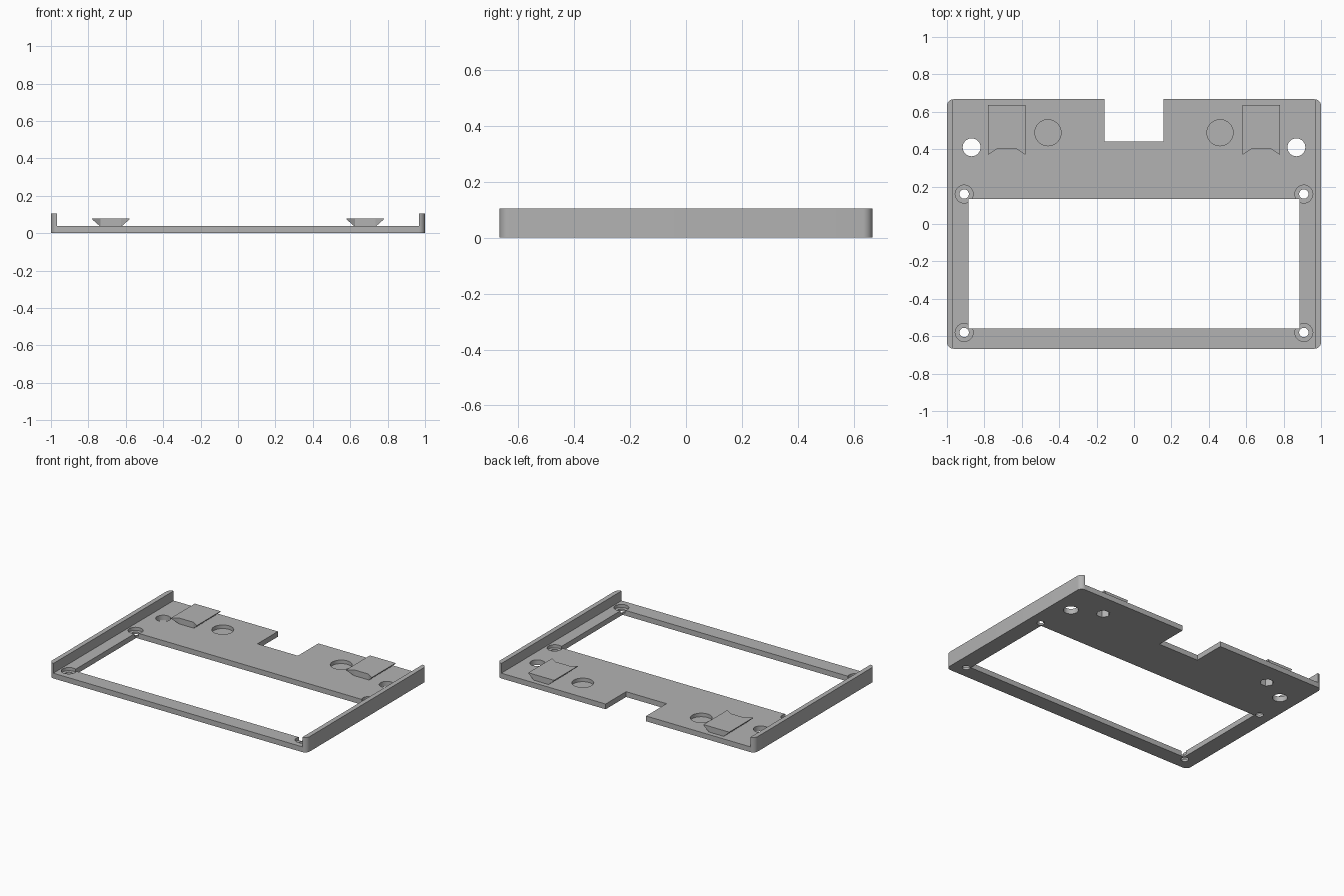
import bpy, bmesh, math

if "Cube" in bpy.data.objects:
    bpy.data.objects.remove(bpy.data.objects["Cube"])

grey = bpy.data.materials.new("plain grey")
grey.diffuse_color = (0.45, 0.45, 0.45, 1)
grey.use_nodes = True
grey.node_tree.nodes["Principled BSDF"].inputs["Base Color"].default_value = grey.diffuse_color

FLOOR, TOP = 0.037, 0.105


def finish(name, bm):
    bmesh.ops.recalc_face_normals(bm, faces=bm.faces[:])
    mesh = bpy.data.meshes.new(name)
    bm.to_mesh(mesh)
    bm.free()
    mesh.materials.append(grey)
    obj = bpy.data.objects.new(name, mesh)
    bpy.context.collection.objects.link(obj)
    return obj


def prism(name, pts, z0, z1):
    """Extrude a flat outline between two heights."""
    bm = bmesh.new()
    lo = [bm.verts.new((x, y, z0)) for x, y in pts]
    hi = [bm.verts.new((x, y, z1)) for x, y in pts]
    bm.faces.new(lo[::-1])
    bm.faces.new(hi)
    n = len(pts)
    for i in range(n):
        j = (i + 1) % n
        bm.faces.new((lo[i], lo[j], hi[j], hi[i]))
    return finish(name, bm)


def box(name, x0, x1, y0, y1, z0, z1):
    return prism(name, [(x0, y0), (x1, y0), (x1, y1), (x0, y1)], z0, z1)


def disc(name, x, y, r, z0, z1, n=32, turn=0.0):
    pts = [(x + r * math.cos(turn + 2 * math.pi * i / n),
            y + r * math.sin(turn + 2 * math.pi * i / n)) for i in range(n)]
    return prism(name, pts, z0, z1)


def cut(obj, cutter):
    mod = obj.modifiers.new("cut", 'BOOLEAN')
    mod.operation = 'DIFFERENCE'
    mod.solver = 'EXACT'
    mod.object = cutter
    bpy.context.view_layer.objects.active = obj
    bpy.ops.object.modifier_apply(modifier=mod.name)
    bpy.data.objects.remove(cutter, do_unlink=True)


# Tray block with rounded vertical corners
R, HX, HY = 0.035, 1.0, 0.667
outline = []
for k, (sx, sy) in enumerate([(1, 1), (-1, 1), (-1, -1), (1, -1)]):
    for i in range(9):
        a = math.pi / 2 * (k + i / 8)
        outline.append((sx * (HX - R) + R * math.cos(a),
                        sy * (HY - R) + R * math.sin(a)))
tray = prism("tray", outline, 0, TOP)

# Channel between the side walls, window opening and rear notch
cut(tray, box("channel_cutter", -0.967, 0.967, -1, 1, FLOOR, 0.3))
cut(tray, box("window_cutter", -0.885, 0.885, -0.56, 0.135, -0.1, 0.3))
cut(tray, box("notch_cutter", -0.157, 0.157, 0.44, 1, -0.1, 0.3))

for s in (-1, 1):
    # Counterbored screw holes at the window corners
    for y in (-0.58, 0.16):
        cut(tray, disc("counterbore_cutter", s * 0.908, y, 0.048, 0.015, 0.08))
        cut(tray, disc("screw_cutter", s * 0.908, y, 0.025, -0.1, 0.08))
    # Plain through hole, shallow round recess, hexagonal hole under the clip
    cut(tray, disc("hole_cutter", s * 0.868, 0.41, 0.048, -0.1, 0.2))
    cut(tray, disc("recess_cutter", s * 0.46, 0.488, 0.07, 0.012, 0.2))
    cut(tray, disc("hex_cutter", s * 0.68, 0.505, 0.045, -0.1, 0.2, 6))

# Flared dovetail clips with forward wing tips
for s, side in ((-1, "left"), (1, "right")):
    bm = bmesh.new()
    rings = []
    for z, w in ((FLOOR, 0.058), (0.072, 0.098), (0.078, 0.1)):
        yf = 0.40 - (w - 0.058) * 0.72
        pts = [(-w, 0.635), (-w, yf), (-0.054, 0.40),
               (0.054, 0.40), (w, yf), (w, 0.635)]
        rings.append([bm.verts.new((s * 0.68 + x, y, z)) for x, y in pts])
    bm.faces.new(rings[0])
    bm.faces.new(rings[-1])
    for a, b in zip(rings, rings[1:]):
        for i in range(6):
            j = (i + 1) % 6
            bm.faces.new((a[i], a[j], b[j], b[i]))
    clip = finish(side + "_clip", bm)
    cut(clip, disc("hex_cutter", s * 0.68, 0.505, 0.045, -0.1, 0.06, 6))

# Smooth the round walls, keep edges sharp
bpy.ops.object.select_all(action='DESELECT')
tray.select_set(True)
bpy.context.view_layer.objects.active = tray
bpy.ops.object.shade_smooth_by_angle(angle=math.radians(30))
